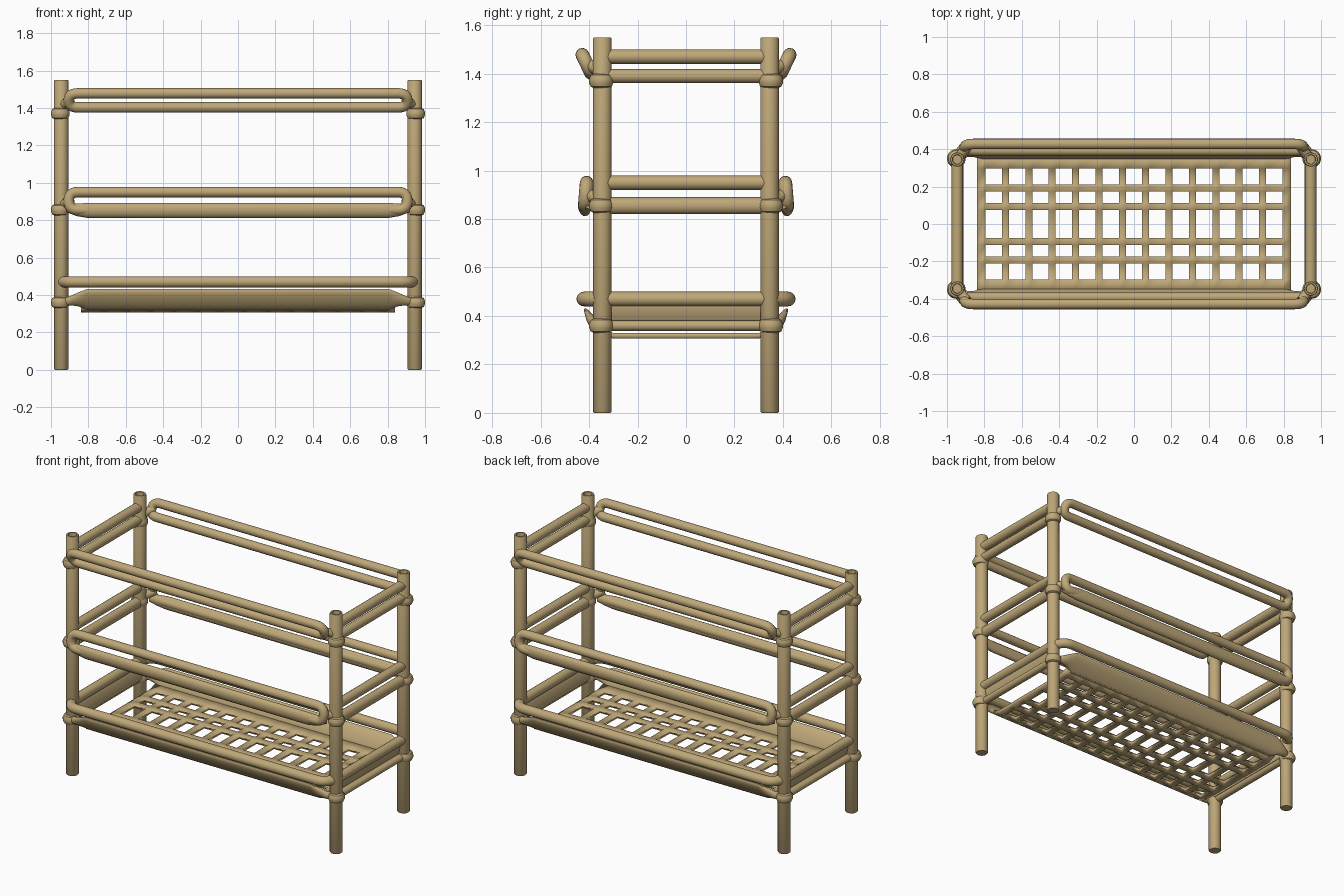
import bpy, bmesh, math
from mathutils import Vector as V

if "Cube" in bpy.data.objects:
    bpy.data.objects.remove(bpy.data.objects["Cube"])

mat = bpy.data.materials.new("bamboo tan")
mat.diffuse_color = (0.52, 0.39, 0.19, 1)
mat.use_nodes = True
mat.node_tree.nodes["Principled BSDF"].inputs["Base Color"].default_value = mat.diffuse_color
PX, PY, PR = 0.945, 0.345, 0.038      # post position and radius


def finish(name, bm):
    bmesh.ops.recalc_face_normals(bm, faces=bm.faces[:])
    me = bpy.data.meshes.new(name)
    bm.to_mesh(me)
    bm.free()
    me.materials.append(mat)
    ob = bpy.data.objects.new(name, me)
    bpy.context.collection.objects.link(ob)
    return ob


def fillet(pts, d, closed, n=6):
    """Round every corner of a path with a small curve."""
    pts, out = [V(p) for p in pts], []
    for i, p in enumerate(pts):
        if not closed and i in (0, len(pts) - 1):
            out.append(p)
            continue
        a, b = pts[i - 1], pts[(i + 1) % len(pts)]
        a = p + (a - p).normalized() * min(d, (a - p).length * .49)
        b = p + (b - p).normalized() * min(d, (b - p).length * .49)
        for k in range(n + 1):
            t = k / n
            out.append(a * (1 - t) ** 2 + p * 2 * t * (1 - t) + b * t * t)
    return out


def sweep(name, pts, radii, up=(0, 0, 1), closed=False, sides=16):
    """Elliptical tube along a path; radii = (thickness, width along up)."""
    pts, up, n = [V(p) for p in pts], V(up), len(pts)
    if not isinstance(radii, list):
        radii = [radii] * n
    bm, rings = bmesh.new(), []
    for i, p in enumerate(pts):
        a = pts[i - 1] if closed or i else p
        b = pts[(i + 1) % n] if closed or i < n - 1 else p
        t = (b - a).normalized()
        v = (up - t * up.dot(t)).normalized()
        u = t.cross(v)
        ru, rv = radii[i]
        rings.append([bm.verts.new(p + u * ru * math.cos(q) + v * rv * math.sin(q))
                      for q in (2 * math.pi * k / sides for k in range(sides))])
    for i in range(n if closed else n - 1):
        r, s = rings[i], rings[(i + 1) % n]
        for k in range(sides):
            m = (k + 1) % sides
            bm.faces.new((r[k], r[m], s[m], s[k]))
    if not closed:
        bm.faces.new(rings[0])
        bm.faces.new(rings[-1])
    return finish(name, bm)


def lathe(name, prof, x, y, sides=24):
    bm = bmesh.new()
    vs = [bm.verts.new((r, 0, z)) for r, z in prof]
    es = [bm.edges.new(e) for e in zip(vs, vs[1:])]
    bmesh.ops.spin(bm, geom=vs + es, axis=(0, 0, 1), cent=(0, 0, 0),
                   angle=2 * math.pi, steps=sides, use_duplicate=False)
    bmesh.ops.remove_doubles(bm, verts=bm.verts[:], dist=1e-5)
    bmesh.ops.translate(bm, verts=bm.verts[:], vec=(x, y, 0))
    return finish(name, bm)


# corner posts with hollow tops, and rounded collars at each level
for sx in (-1, 1):
    for sy in (-1, 1):
        lathe("corner_post", [(0, 0), (.034, 0), (PR, .005), (PR, 1.545), (.035, 1.55),
                              (.026, 1.55), (.024, 1.515), (0, 1.515)], sx * PX, sy * PY)
        for z in (.36, .855, 1.37):
            lathe("joint_collar", [(.03, z - .03), (.043, z - .024), (.05, z - .008),
                                   (.05, z + .008), (.043, z + .024), (.03, z + .03)],
                  sx * .95, sy * .35)

# short end rails between the posts
for sx in (-1, 1):
    for z, ru, rv in ((1.47, .03, .03), (1.39, .03, .029), (.95, .03, .03),
                      (.855, .03, .035), (.47, .03, .03), (.36, .024, .022)):
        sweep("end_rail", [(sx * PX, -PY, z), (sx * PX, PY, z)], (ru, rv))
    sweep("end_panel", [(sx * .93, -PY, .41), (sx * .93, PY, .41)], (.012, .05),
          up=(sx * .3, 0, 1))


def stub(sx, sy, y, z, pz, r=.026):
    sweep("rail_joint", [(sx * .895, sy * y, z), (sx * PX, sy * PY, pz)], (r, r))


def board(name, sy, y, z, xs, radii, up, end):
    """Broad slat that narrows to a tube at each end."""
    left = [(-x, sy * ey, ez) for x, (ey, ez) in zip(xs, end)]
    pts = left + [(-p[0], p[1], p[2]) for p in reversed(left)]
    sweep(name, pts, radii + radii[::-1], up=up)


for sy in (-1, 1):
    # top and middle long rails: flattened closed loops
    for name, yu, zu, yl, zl, pz in (("top_rail_loop", .428, 1.478, .392, 1.403, 1.41),
                                     ("middle_rail_loop", .41, .95, .418, .855, .88)):
        loop = [(-.905, sy * yu, zu), (.905, sy * yu, zu),
                (.905, sy * yl, zl), (-.905, sy * yl, zl)]
        normal = V((1, 0, 0)).cross(V((0, sy * (yu - yl), zu - zl)))
        sweep(name, fillet(loop, .05, True), (.028, .028), up=normal, closed=True)
        for sx in (-1, 1):
            stub(sx, sy, (yu + yl) / 2, (zu + zl) / 2, pz)
    # middle broad slat
    board("middle_slat", sy, 0, 0, (.91, .86, .80), [(.02, .024), (.024, .034), (.026, .041)],
          (0, sy * .15, 1), ((.40, .865), (.415, .855), (.42, .852)))
    # bottom long rail bending in to the posts
    rail = [(-PX, sy * PY, .475), (-.905, sy * .422, .475),
            (.905, sy * .422, .475), (PX, sy * PY, .475)]
    rail = [(x, y, z - .005) for x, y, z in fillet(rail, .05, False)]
    sweep("bottom_rail", rail, (.03, .03))
    # sloping tray side
    board("tray_side", sy, 0, 0, (PX, .90, .855, .81),
          [(.02, .02), (.022, .024), (.02, .042), (.016, .066)],
          (0, sy * .55, .83), ((.35, .36), (.378, .368), (.385, .375), (.383, .376)))

# lattice tray floor: grid sheet with the holes left out
xs = [-.84]
for i in range(13):
    xs += [-.75 + i * .125 - .044, -.75 + i * .125 + .044]
xs.append(.84)
half = [.075, .112, .175, .212, .30, .355]
ys = [-y for y in reversed(half)] + half
bm = bmesh.new()
grid = [[bm.verts.new((x, y, .335 if abs(y) > .32 else .318)) for y in ys] for x in xs]
for i in range(len(xs) - 1):
    for j in range(len(ys) - 1):
        if i % 2 and j % 2:
            continue
        bm.faces.new((grid[i][j], grid[i + 1][j], grid[i + 1][j + 1], grid[i][j + 1]))
floor = finish("lattice_floor", bm)
mod = floor.modifiers.new("thickness", "SOLIDIFY")
mod.thickness = .022
mod.offset = 0

# smooth shading with sharp edges kept
bpy.ops.object.select_all(action='SELECT')
bpy.context.view_layer.objects.active = floor
bpy.ops.object.shade_smooth_by_angle(angle=math.radians(40))
